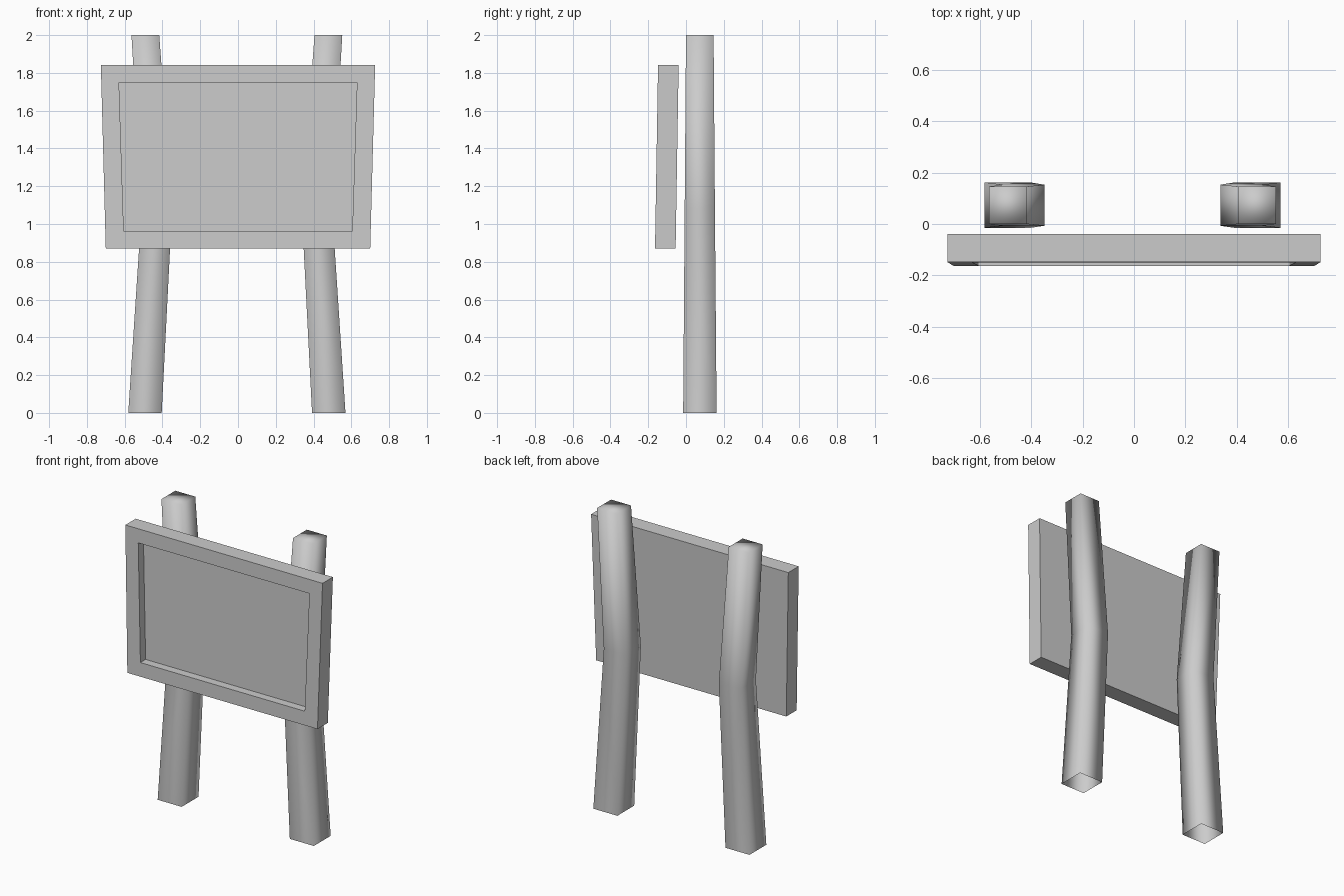
import bpy
import bmesh

if "Cube" in bpy.data.objects:
    bpy.data.objects.remove(bpy.data.objects["Cube"])


def loft(name, rings, cap_start, smooth):
    """Skin four-point rings in order, optionally closing the first one; the last is always closed."""
    bm = bmesh.new()
    loops = [[bm.verts.new(p) for p in ring] for ring in rings]
    for a, b in zip(loops, loops[1:]):
        for i in range(4):
            j = (i + 1) % 4
            bm.faces.new((a[i], a[j], b[j], b[i]))
    if cap_start:
        bm.faces.new(loops[0][::-1])
    bm.faces.new(loops[-1])
    bmesh.ops.recalc_face_normals(bm, faces=bm.faces[:])
    for f in bm.faces:
        f.smooth = smooth
    mesh = bpy.data.meshes.new(name)
    bm.to_mesh(mesh)
    bm.free()
    obj = bpy.data.objects.new(name, mesh)
    bpy.context.collection.objects.link(obj)
    return obj


# Bent, tapering posts: height, outer x, inner x, front y, back y
POST = [(0.0, 0.575, 0.398, -0.015, 0.162),
        (1.08, 0.504, 0.343, -0.007, 0.153),
        (2.0, 0.558, 0.411, 0.0, 0.146)]
POST_AXIS = -0.006


def post(name, side):
    rings = []
    for z, outer, inner, front, back in POST:
        xo, xi = POST_AXIS + side * outer, POST_AXIS + side * inner
        rings.append([(xo, front, z), (xi, front, z), (xi, back, z), (xo, back, z)])
    return loft(name, rings, False, True)


post("left_post", -1)
post("right_post", 1)


# Slightly leaning trapezoid board with a recessed front panel
def board_ring(bottom_half, top_half, z0, z1, depth):
    def y(z):
        return -0.164 + 0.016 * (z - 0.87) / 0.97 + depth
    return [(-bottom_half, y(z0), z0), (bottom_half, y(z0), z0),
            (top_half, y(z1), z1), (-top_half, y(z1), z1)]


outer = (0.70, 0.726, 0.87, 1.841)
inner = (0.605, 0.63, 0.963, 1.748)
loft("sign_board", [board_ring(*outer, 0.109), board_ring(*outer, 0.0),
                    board_ring(*inner, 0.0), board_ring(*inner, 0.055)], True, False)
